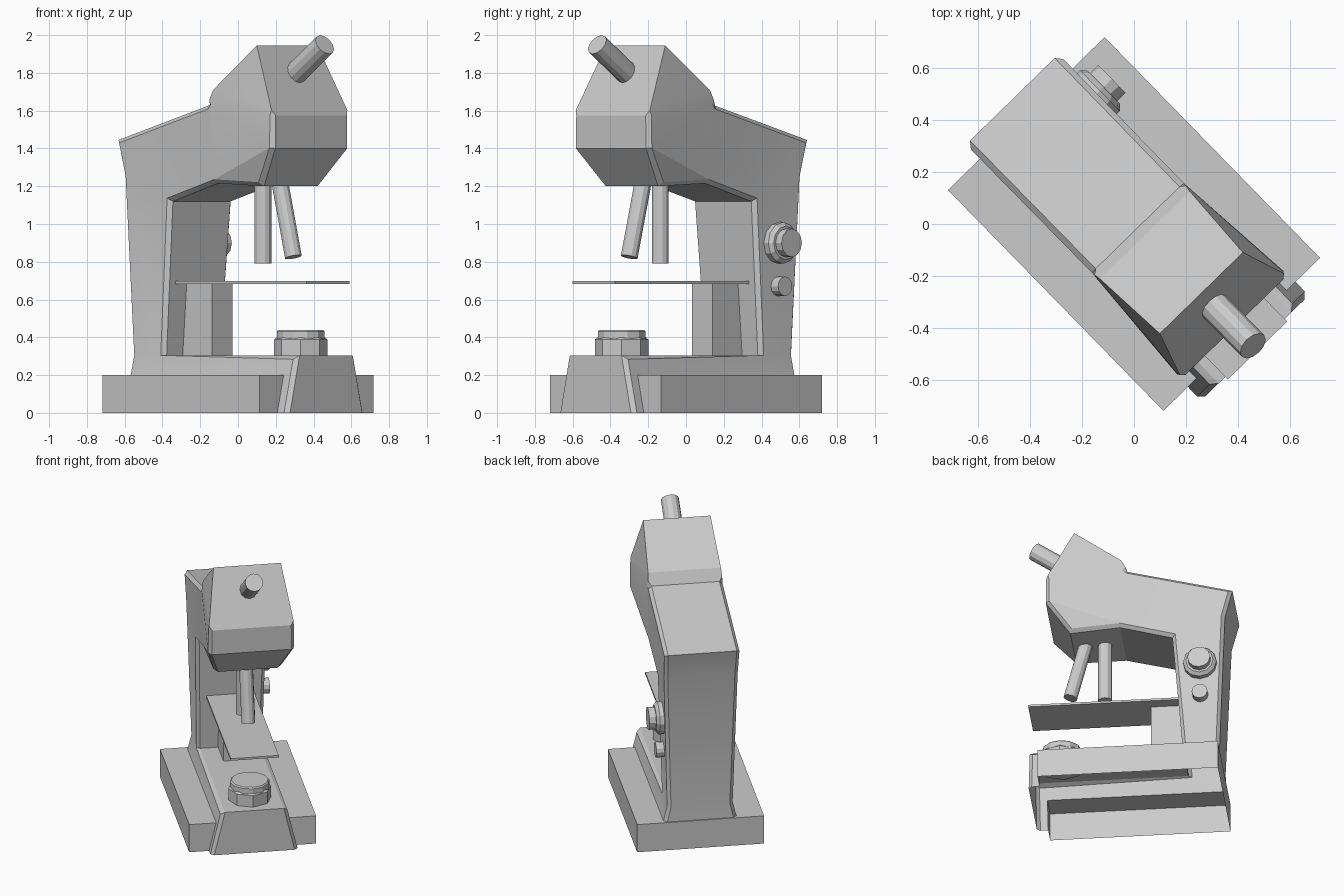
import bpy, bmesh, math
from mathutils import Matrix, Vector

if "Cube" in bpy.data.objects:
    bpy.data.objects.remove(bpy.data.objects["Cube"])

# Everything is built facing +X, then turned to the final heading
TURN = Matrix.Rotation(math.radians(-45.7), 4, 'Z')


def add_object(name, bm):
    bmesh.ops.recalc_face_normals(bm, faces=bm.faces)
    mesh = bpy.data.meshes.new(name)
    bm.to_mesh(mesh)
    bm.free()
    obj = bpy.data.objects.new(name, mesh)
    obj.matrix_world = TURN
    bpy.context.collection.objects.link(obj)
    return obj


def box(name, lo, hi):
    lo, hi = Vector(lo), Vector(hi)
    bm = bmesh.new()
    bmesh.ops.create_cube(bm, size=1, matrix=Matrix.Translation((lo + hi) / 2)
                          @ Matrix.Diagonal((*(hi - lo), 1)))
    return add_object(name, bm)


def tube(name, start, end, radius, sides=12, bevel=0):
    start, end = Vector(start), Vector(end)
    axis = end - start
    bm = bmesh.new()
    bmesh.ops.create_cone(bm, cap_ends=True, segments=sides, radius1=radius, radius2=radius,
                          depth=axis.length,
                          matrix=Matrix.Translation((start + end) / 2)
                          @ axis.to_track_quat('Z', 'Y').to_matrix().to_4x4())
    if bevel:
        rim = [e for e in bm.edges if any(len(f.verts) > 4 for f in e.link_faces)
               and all((v.co - end).dot(axis) > -1e-4 for v in e.verts)]
        bmesh.ops.bevel(bm, geom=rim, offset=bevel, segments=1, affect='EDGES')
    return add_object(name, bm)


# Frame: C-shaped side profile (forward, height, half width)
profile = [(.668, 0, .29), (.668, .305, .218), (-.34, .305, .218), (-.275, 1.12, .235),
           (.07, 1.215, .24), (.40, 1.2, .22), (.555, 1.4, .288), (.555, 1.575, .285),
           (.372, 1.945, .224), (.06, 1.71, .242), (.02, 1.63, .248), (-.672, 1.445, .25),
           (-.622, 1.25, .245), (-.585, .305, .218), (-.59, 0, .29)]
side_faces = [(0, 1, 2, 13, 14), (2, 3, 12, 13), (3, 11, 12), (3, 4, 10, 11),
              (4, 5, 6), (4, 6, 7, 10), (7, 8, 9, 10)]
sharp_points = (7, 8, 9, 14)
bm = bmesh.new()
left = [bm.verts.new((u, -w, z)) for u, z, w in profile]
right = [bm.verts.new((u, w, z)) for u, z, w in profile]
for f in side_faces:
    bm.faces.new([left[i] for i in f])
    bm.faces.new([right[i] for i in reversed(f)])
n = len(profile)
for i in range(n):
    j = (i + 1) % n
    bm.faces.new((left[i], left[j], right[j], right[i]))
rims = [bm.edges.get((row[i], row[(i + 1) % n])) for row in (left, right)
        for i in range(n) if i not in sharp_points]
bmesh.ops.recalc_face_normals(bm, faces=bm.faces)
bmesh.ops.bevel(bm, geom=rims, offset=.022, segments=1, affect='EDGES')
bmesh.ops.triangulate(bm, faces=[f for f in bm.faces if len(f.verts) > 4])
frame = add_object("frame", bm)

# Foot slab joined to the frame, hollow and open underneath
slab = box("foot_slab", (-.595, -.422, 0), (.595, .422, .2))
mod = frame.modifiers.new("join_foot", 'BOOLEAN')
mod.operation, mod.solver, mod.object = 'UNION', 'EXACT', slab
bpy.context.view_layer.objects.active = frame
frame.select_set(True)
bpy.ops.object.modifier_apply(modifier=mod.name)
bpy.data.objects.remove(slab)
bm = bmesh.new()
bm.from_mesh(frame.data)
bottom = [f for f in bm.faces if all(abs(v.co.z) < .002 for v in f.verts)]
bmesh.ops.delete(bm, geom=bottom, context='FACES')
bm.to_mesh(frame.data)
bm.free()
bpy.ops.object.shade_smooth_by_angle(angle=math.radians(15))

# Stage and its support
box("stage", (-.33, -.16, .683), (.682, .16, .698))
box("stage_support", (-.38, -.077, .29), (-.12, .077, .69))

# Lenses and eyepiece
tube("objective_straight", (.19, 0, 1.25), (.19, 0, .79), .046)
tube("objective_tilted", (.31, 0, 1.25), (.42, 0, .825), .046)
tube("eyepiece", (.39, 0, 1.765), (.657, 0, 1.95), .06)

# Lamp on the foot
tube("lamp_housing", (.476, 0, .29), (.476, 0, .40), .142, 8, .012)
tube("lamp_lens", (.476, 0, .39), (.476, 0, .44), .13, 12, .008)

# Focus knobs on one side
tube("coarse_knob", (-.46, .2, .90), (-.46, .285, .90), .11, 12, .02)
tube("coarse_knob_cap", (-.46, .27, .90), (-.46, .33, .90), .075, 12)
tube("fine_knob", (-.46, .2, .67), (-.46, .28, .67), .052, 12)
